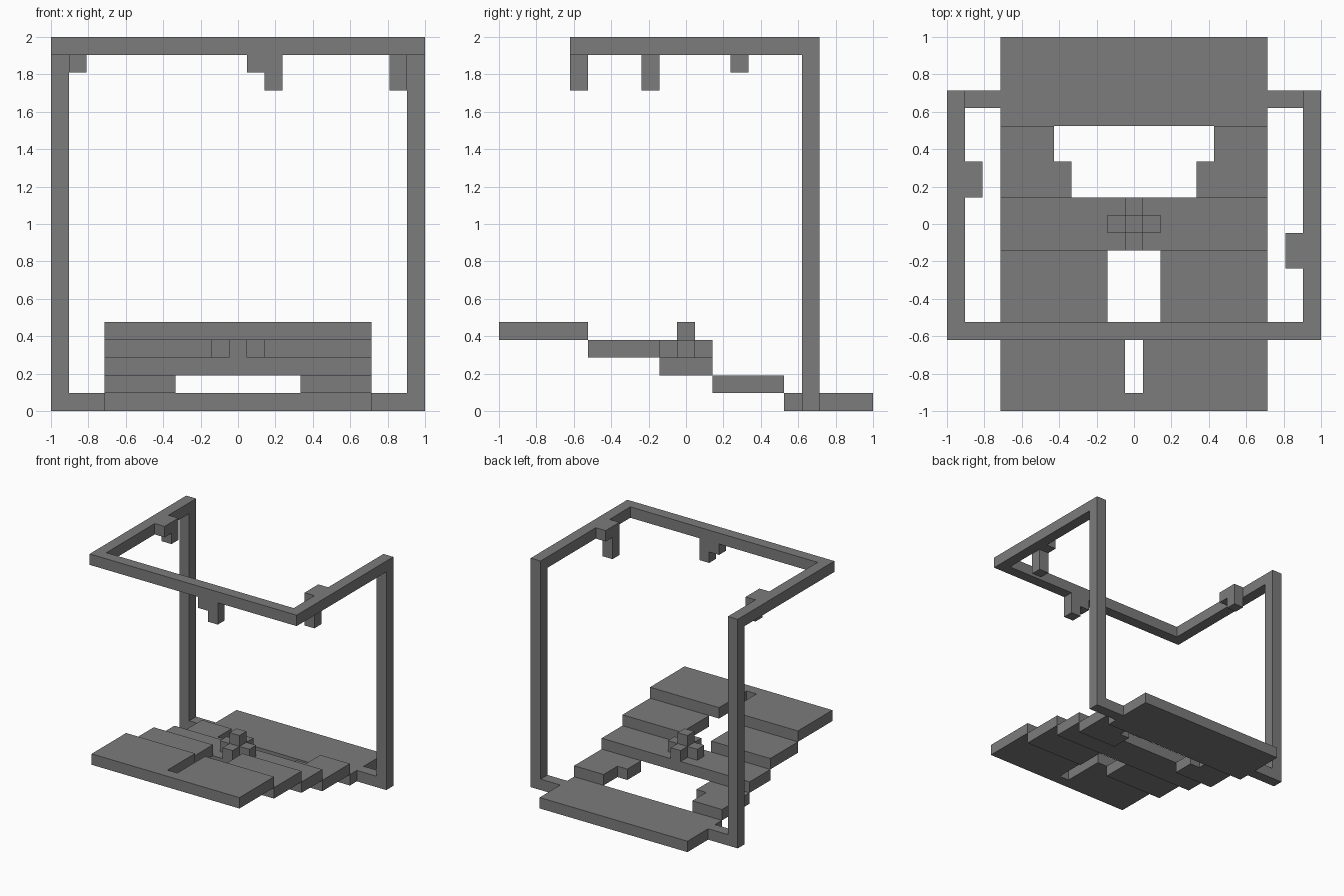
import bpy
import bmesh
from mathutils import Matrix, Vector

cube = bpy.data.objects.get("Cube")
if cube:
    bpy.data.objects.remove(cube, do_unlink=True)

N = 21          # modules along the longest side
U = 2 / N       # size of one module

grey = bpy.data.materials.new("mid_grey")
grey.use_nodes = True
colour = (0.2, 0.2, 0.2, 1)
grey.diffuse_color = colour
grey.node_tree.nodes["Principled BSDF"].inputs["Base Color"].default_value = colour


def part(name, *boxes, mirror=False):
    """Build boxes given as (x0, x1, y0, y1, z0, z1) in modules; optionally mirror in x."""
    boxes = list(boxes)
    if mirror:
        boxes += [(N - b[1], N - b[0], *b[2:]) for b in boxes]
    bm = bmesh.new()
    for x0, x1, y0, y1, z0, z1 in boxes:
        size = Vector((x1 - x0, y1 - y0, z1 - z0)) * U
        centre = Vector((x0 + x1 - N, y0 + y1 - N, z0 + z1)) * U / 2
        bmesh.ops.create_cube(bm, size=1, matrix=Matrix.Translation(centre) @ Matrix.Diagonal(size).to_4x4())
    mesh = bpy.data.meshes.new(name)
    bm.to_mesh(mesh)
    bm.free()
    mesh.materials.append(grey)
    bpy.context.collection.objects.link(bpy.data.objects.new(name, mesh))


# Stepped platforms, rising towards the front
part("back_platform", (3, 18, 16, 21, 0, 1))
part("second_step", (3, 6, 14, 16, 1, 2), (3, 7, 12, 14, 1, 2), mirror=True)
part("middle_step", (3, 18, 9, 12, 2, 3))
part("fourth_step", (3, 9, 5, 9, 3, 4), mirror=True)
part("front_platform", (3, 18, 0, 1, 4, 5), (3, 10, 1, 5, 4, 5), (11, 18, 1, 5, 4, 5))

# Small cross with a raised centre on the middle step
part("cross_centre", (10, 11, 10, 11, 3, 5))
part("cross_side_arms", (9, 10, 10, 11, 3, 4), mirror=True)
part("cross_long_arms", (10, 11, 9, 10, 3, 4), (10, 11, 11, 12, 3, 4))

# Upright frame and overhead bars
part("base_arms", (1, 3, 17, 18, 0, 1), mirror=True)
part("posts", (0, 1, 17, 18, 0, 20), mirror=True)
part("overhead_side_bars", (0, 1, 5, 18, 20, 21), mirror=True)
part("overhead_front_bar", (0, 21, 4, 5, 20, 21))

# Hooks hanging from the overhead bars
part("right_hook", (1, 2, 12, 14, 20, 21), (1, 2, 13, 14, 19, 20))
part("left_hook", (19, 20, 8, 10, 20, 21), (19, 20, 8, 9, 18, 20))
part("front_hook", (11, 12, 4, 5, 19, 20), (12, 13, 4, 5, 18, 20))
